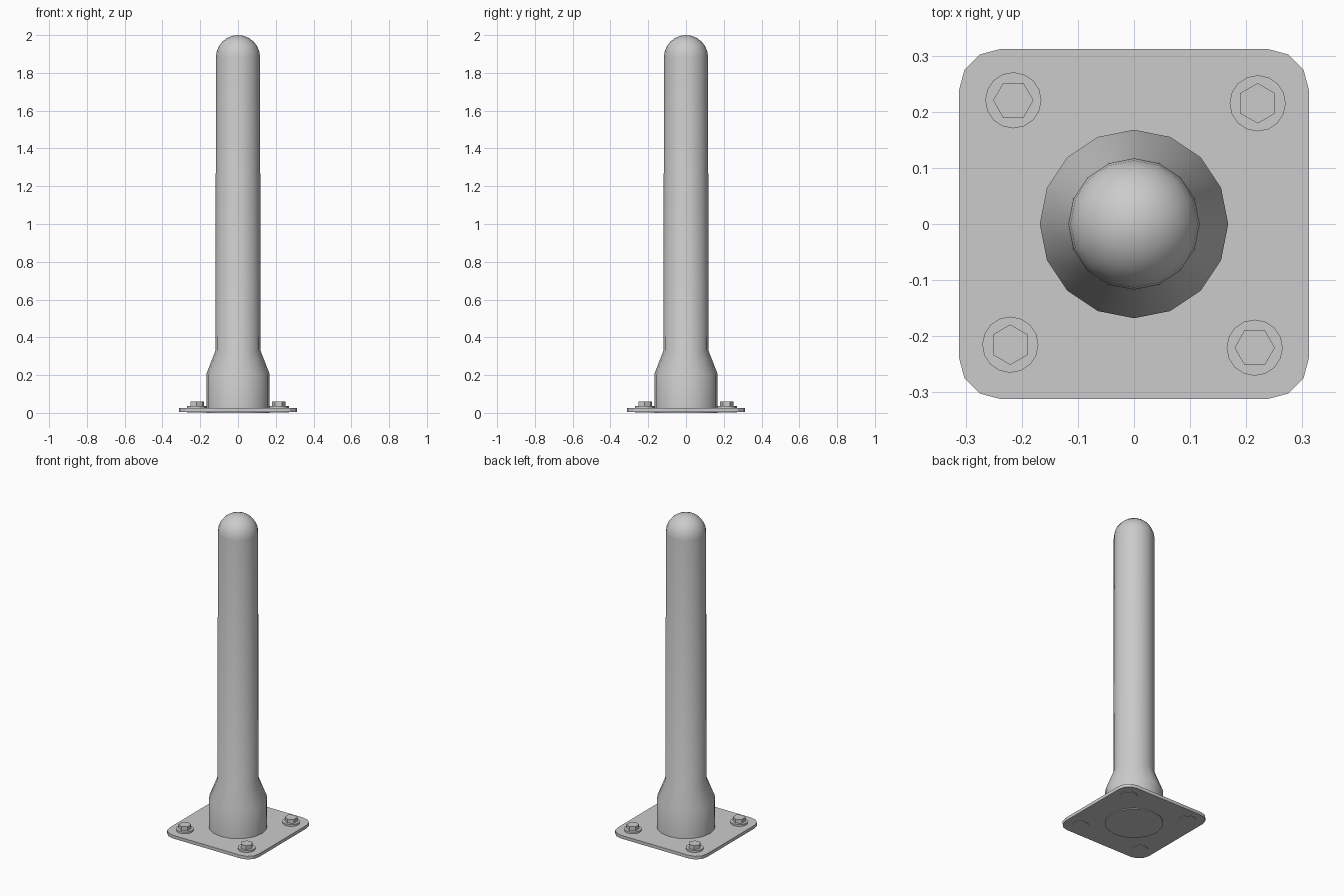
import bpy, bmesh, math

if "Cube" in bpy.data.objects:
    bpy.data.objects.remove(bpy.data.objects["Cube"], do_unlink=True)

# Single grey metal
metal = bpy.data.materials.new("grey_metal")
metal.use_nodes = True
COLOUR = (0.6, 0.6, 0.6, 1)
metal.diffuse_color = COLOUR
metal.node_tree.nodes["Principled BSDF"].inputs["Base Color"].default_value = COLOUR


def finish(name, bm, angle=30):
    bmesh.ops.recalc_face_normals(bm, faces=bm.faces)
    mesh = bpy.data.meshes.new(name)
    bm.to_mesh(mesh)
    bm.free()
    mesh.materials.append(metal)
    obj = bpy.data.objects.new(name, mesh)
    bpy.context.collection.objects.link(obj)
    bpy.ops.object.select_all(action='DESELECT')
    obj.select_set(True)
    bpy.context.view_layer.objects.active = obj
    bpy.ops.object.shade_smooth_by_angle(angle=math.radians(angle))
    return obj


def lathe(name, profile, sides, centre=(0, 0), turn=0, angle=30):
    """Stack rings of (radius, height); a zero radius makes a pole point."""
    bm = bmesh.new()
    rings = []
    for r, z in profile:
        count = sides if r > 0 else 1
        rings.append([bm.verts.new((centre[0] + r * math.cos(turn + math.tau * i / sides),
                                    centre[1] + r * math.sin(turn + math.tau * i / sides), z))
                      for i in range(count)])
    for low, high in zip(rings, rings[1:]):
        for i in range(sides):
            j = (i + 1) % sides
            if len(high) == 1:
                bm.faces.new((low[i], low[j], high[0]))
            else:
                bm.faces.new((low[i], low[j], high[j], high[i]))
    for ring in (rings[0], rings[-1]):
        if len(ring) > 1:
            bm.faces.new(ring)
    return finish(name, bm, angle)


# Base plate with rounded corners
HALF, CORNER, STEPS = 0.312, 0.074, 3
bm = bmesh.new()
outline = []
for quarter in range(4):
    mid = math.pi / 4 + quarter * math.pi / 2
    cx = math.copysign(HALF - CORNER, math.cos(mid))
    cy = math.copysign(HALF - CORNER, math.sin(mid))
    for s in range(STEPS + 1):
        a = math.pi / 2 * (quarter + s / STEPS)
        outline.append(bm.verts.new((cx + CORNER * math.cos(a), cy + CORNER * math.sin(a), 0.005)))
face = bm.faces.new(outline)
extruded = bmesh.ops.extrude_face_region(bm, geom=[face], use_keep_orig=True)
bmesh.ops.translate(bm, vec=(0, 0, 0.02),
                    verts=[g for g in extruded["geom"] if isinstance(g, bmesh.types.BMVert)])
finish("base_plate", bm, 20)

# Post: wide foot, tapered shoulder, tall shaft and domed top
R = 0.117
TOP = 2.0
profile = [(0.168, 0), (0.168, 0.205), (0.119, 0.33), (R, TOP - R)]
profile += [(R * math.cos(k * math.pi / 12), TOP - R + R * math.sin(k * math.pi / 12))
            for k in range(1, 6)]
profile.append((0, TOP))
lathe("post", profile, 16, angle=40)

# Four bolts, the pattern turned very slightly on the plate
for k, label in enumerate(("back_left", "back_right", "front_right", "front_left")):
    a = math.radians(44.3) + k * math.pi / 2
    spot = (0.308 * math.cos(a), 0.308 * math.sin(a))
    lathe(label + "_washer", [(0.05, 0.002), (0.05, 0.036)], 16, spot, a)
    lathe(label + "_bolt_head", [(0.036, 0.03), (0.036, 0.061)], 6, spot,
          math.pi / 2 * (k + 1))
